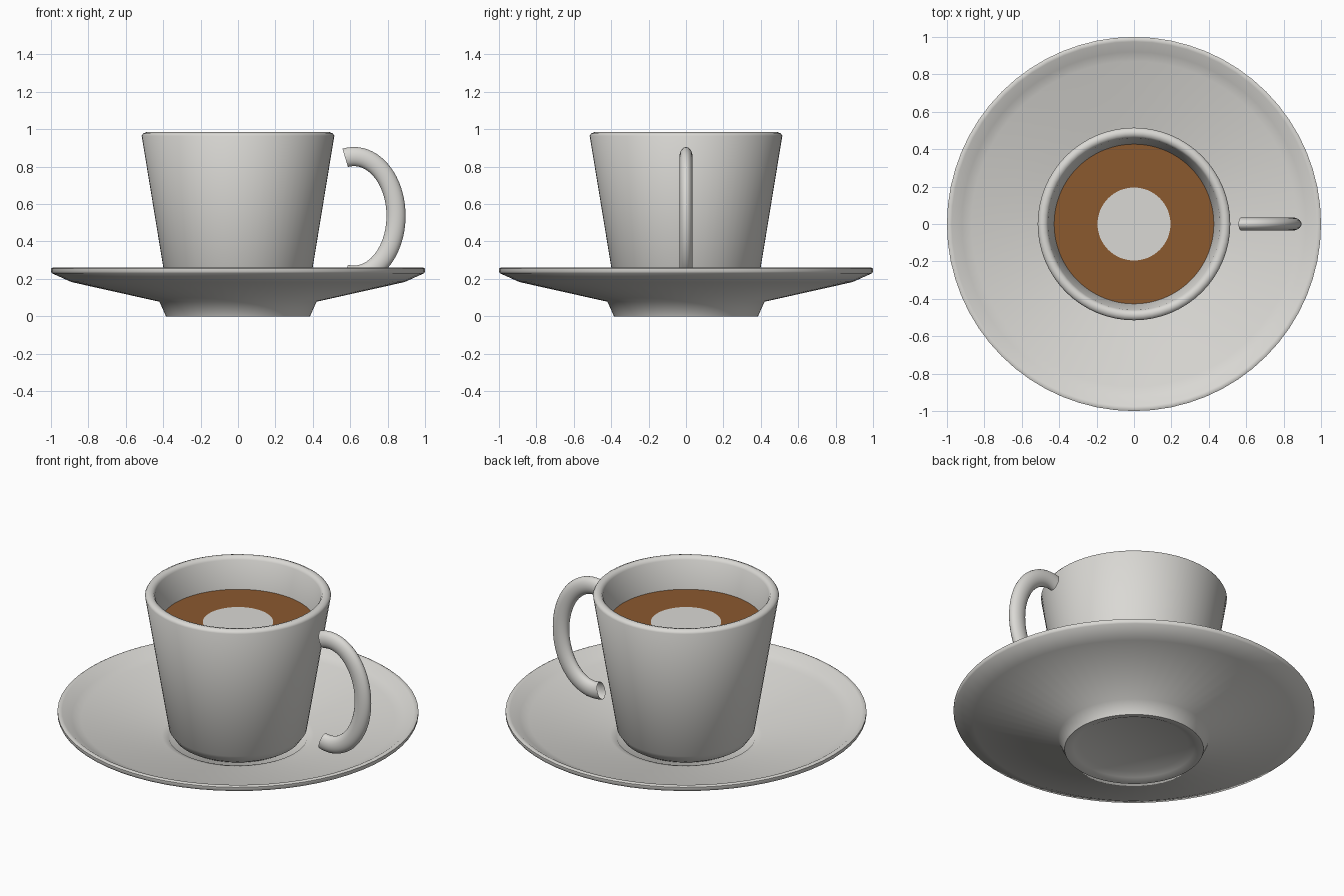
import bpy, bmesh, math
from mathutils import Vector

if "Cube" in bpy.data.objects:
    bpy.data.objects.remove(bpy.data.objects["Cube"], do_unlink=True)

SEGMENTS = 64


def material(name, color):
    mat = bpy.data.materials.new(name)
    mat.use_nodes = True
    mat.diffuse_color = (*color, 1)
    mat.node_tree.nodes["Principled BSDF"].inputs["Base Color"].default_value = (*color, 1)
    return mat


def finish(name, bm, mats, sharp=60):
    mesh = bpy.data.meshes.new(name)
    bm.to_mesh(mesh)
    bm.free()
    obj = bpy.data.objects.new(name, mesh)
    bpy.context.collection.objects.link(obj)
    for mat in mats:
        mesh.materials.append(mat)
    bpy.ops.object.select_all(action="DESELECT")
    obj.select_set(True)
    bpy.context.view_layer.objects.active = obj
    bpy.ops.object.shade_smooth_by_angle(angle=math.radians(sharp))
    return obj


def lathe(name, profile, mats):
    """Spin a (radius, height) profile around the z axis."""
    bm = bmesh.new()
    verts = [bm.verts.new((r, 0, z)) for r, z in profile]
    edges = [bm.edges.new(pair) for pair in zip(verts, verts[1:])]
    bmesh.ops.spin(bm, geom=verts + edges, axis=(0, 0, 1), cent=(0, 0, 0),
                   angle=math.tau, steps=SEGMENTS, use_duplicate=False)
    bmesh.ops.remove_doubles(bm, verts=bm.verts, dist=0.0005)
    bmesh.ops.recalc_face_normals(bm, faces=bm.faces)
    return finish(name, bm, mats)


porcelain = material("porcelain white", (0.70, 0.69, 0.66))
brown = material("coffee brown", (0.26, 0.10, 0.028))

# Saucer: recessed foot, flared underside, raised lip and shallow well
lathe("saucer", [
    (0, 0.03), (0.30, 0.03), (0.335, 0.012), (0.375, 0), (0.385, 0),
    (0.42, 0.078), (0.89, 0.183), (0.995, 0.23), (1, 0.24), (1, 0.255),
    (0.99, 0.26), (0.975, 0.258), (0.92, 0.222), (0.87, 0.207),
    (0.42, 0.11), (0.385, 0.102), (0.37, 0.085), (0, 0.085)], [porcelain])

# Cup: tapered wall with rounded rim and chamfered base
lathe("cup", [
    (0, 0.086), (0.315, 0.086), (0.35, 0.108), (0.382, 0.155), (0.515, 0.965),
    (0.508, 0.977), (0.49, 0.985), (0.47, 0.98), (0.46, 0.965),
    (0.425, 0.79), (0.33, 0.18), (0.29, 0.15), (0, 0.15)], [porcelain])

# Drink surface with a pale round of foam in the middle
drink = lathe("coffee_surface", [(0, 0.8), (0.195, 0.8), (0.427, 0.8)], [brown, porcelain])
for face in drink.data.polygons:
    face.material_index = 1 if face.center.xy.length < 0.19 else 0
if drink.data.polygons[0].normal.z < 0:
    drink.data.flip_normals()

# Handle: oval open tube swept along part of an ellipse
STEPS, SIDES = 40, 20
bm = bmesh.new()
rings = []
for i in range(STEPS + 1):
    t = math.radians(-102 + 204 * i / STEPS)
    centre = Vector((0.62 + 0.225 * math.cos(t), 0, 0.537 + 0.317 * math.sin(t)))
    outward = Vector((0.317 * math.cos(t), 0, 0.225 * math.sin(t))).normalized()
    ring = []
    for j in range(SIDES):
        a = math.tau * j / SIDES
        ring.append(bm.verts.new(centre + outward * 0.051 * math.cos(a)
                                 + Vector((0, 0.035 * math.sin(a), 0))))
    rings.append(ring)
for low, high in zip(rings, rings[1:]):
    for j in range(SIDES):
        k = (j + 1) % SIDES
        bm.faces.new((low[j], low[k], high[k], high[j]))
bmesh.ops.recalc_face_normals(bm, faces=bm.faces)
finish("handle", bm, [porcelain])
